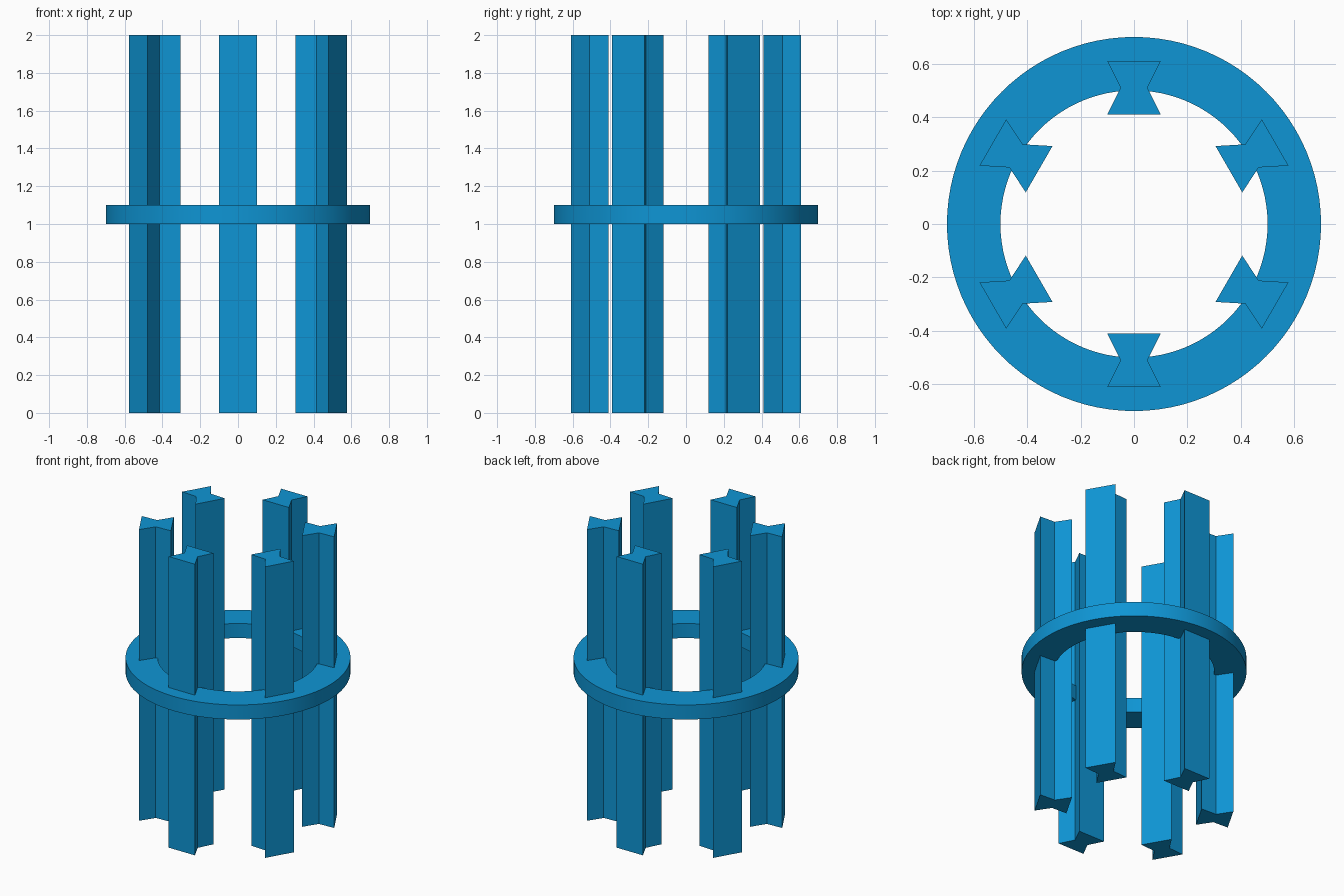
import bpy, bmesh, math

if "Cube" in bpy.data.objects:
    bpy.data.objects.remove(bpy.data.objects["Cube"])

blue = bpy.data.materials.new("blue")
blue.diffuse_color = (0.0045, 0.30, 0.66, 1)
blue.use_nodes = True
blue.node_tree.nodes["Principled BSDF"].inputs["Base Color"].default_value = blue.diffuse_color


def make_object(name, bm):
    bmesh.ops.recalc_face_normals(bm, faces=bm.faces)
    mesh = bpy.data.meshes.new(name)
    bm.to_mesh(mesh)
    bm.free()
    mesh.materials.append(blue)
    obj = bpy.data.objects.new(name, mesh)
    bpy.context.collection.objects.link(obj)
    return obj


def extrude_up(bm, faces, height):
    ext = bmesh.ops.extrude_face_region(bm, geom=faces)
    verts = [g for g in ext["geom"] if isinstance(g, bmesh.types.BMVert)]
    bmesh.ops.translate(bm, verts=verts, vec=(0, 0, height))


# Bow-tie posts: (radial, tangential) profile, extruded to full height
profile = [(0.41, -0.1), (0.51, -0.05), (0.61, -0.1),
           (0.61, 0.1), (0.51, 0.05), (0.41, 0.1)]
for i in range(6):
    a = math.radians(30 + 60 * i)
    c, s = math.cos(a), math.sin(a)
    bm = bmesh.new()
    face = bm.faces.new([bm.verts.new((r * c - t * s, r * s + t * c, 0))
                         for r, t in profile])
    extrude_up(bm, [face], 2.0)
    make_object(f"post_{i + 1}", bm)

# Flat ring around the posts at mid height
SEGMENTS = 96
bm = bmesh.new()
loops = [[bm.verts.new((r * math.cos(2 * math.pi * k / SEGMENTS),
                        r * math.sin(2 * math.pi * k / SEGMENTS), 1.0))
          for k in range(SEGMENTS)] for r in (0.5, 0.7)]
inner, outer = loops
faces = [bm.faces.new((inner[k], outer[k], outer[(k + 1) % SEGMENTS], inner[(k + 1) % SEGMENTS]))
         for k in range(SEGMENTS)]
extrude_up(bm, faces, 0.1)
ring = make_object("ring", bm)
bpy.context.view_layer.objects.active = ring
ring.select_set(True)
bpy.ops.object.shade_smooth_by_angle(angle=math.radians(30))
